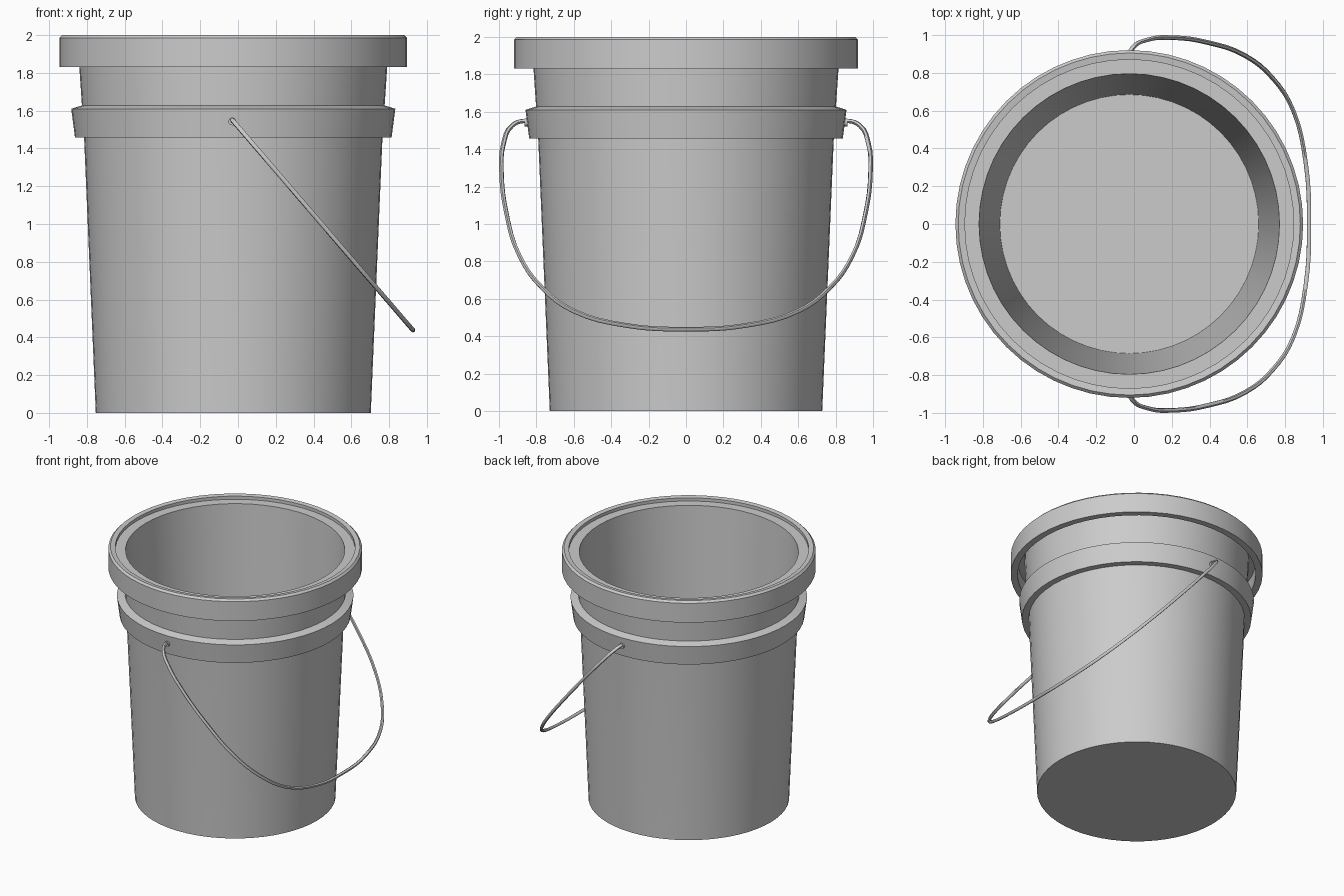
import bpy, bmesh, math

if "Cube" in bpy.data.objects:
    bpy.data.objects.remove(bpy.data.objects["Cube"])

CX = -0.025   # bucket axis sits slightly left because the handle hangs to the right
SEG = 56


def smooth(ob, angle=30):
    bpy.ops.object.select_all(action='DESELECT')
    bpy.context.view_layer.objects.active = ob
    ob.select_set(True)
    bpy.ops.object.shade_smooth_by_angle(angle=math.radians(angle))


def lathe(name, profile, closed=False):
    """Revolve (radius, z) points about the bucket axis; open ends on the axis are capped."""
    bm = bmesh.new()
    rings = []
    for r, z in profile:
        rings.append([bm.verts.new((CX + r * math.cos(2 * math.pi * i / SEG),
                                    r * math.sin(2 * math.pi * i / SEG), z))
                      for i in range(SEG)])
    pairs = list(zip(rings, rings[1:]))
    if closed:
        pairs.append((rings[-1], rings[0]))
    for a, b in pairs:
        for i in range(SEG):
            j = (i + 1) % SEG
            bm.faces.new((a[i], a[j], b[j], b[i]))
    if not closed:
        bm.faces.new(rings[0])
        bm.faces.new(rings[-1])
    bmesh.ops.recalc_face_normals(bm, faces=bm.faces)
    me = bpy.data.meshes.new(name)
    bm.to_mesh(me)
    bm.free()
    ob = bpy.data.objects.new(name, me)
    bpy.context.collection.objects.link(ob)
    smooth(ob)
    return ob


# Tapered shell with hollow inside, overhanging rim skirt and thick floor
lathe("bucket_body", [
    (0.728, 0.0), (0.79, 1.46), (0.815, 1.83), (0.82, 1.945),
    (0.87, 1.945), (0.87, 1.83), (0.92, 1.83), (0.92, 1.985),
    (0.905, 2.0), (0.87, 1.995), (0.87, 1.97), (0.795, 1.97),
    (0.685, 0.05)])

# Reinforcing collar that carries the handle
lathe("collar", [(0.785, 1.457), (0.838, 1.457), (0.858, 1.61), (0.80, 1.628)], closed=True)

# Wire handle: half outline in (y, z), mirrored, lying in a tilted plane
half = [(0.83, 1.535), (0.865, 1.55), (0.93, 1.525), (0.975, 1.43), (0.986, 1.28),
        (0.96, 1.06), (0.89, 0.83), (0.77, 0.66), (0.60, 0.535), (0.32, 0.458)]
path = half + [(0.0, 0.438)] + [(-y, z) for y, z in reversed(half)]
cu = bpy.data.curves.new("handle_path", 'CURVE')
cu.dimensions = '3D'
cu.bevel_depth = 0.0125
cu.bevel_resolution = 1
cu.resolution_u = 4
cu.use_fill_caps = True
sp = cu.splines.new('BEZIER')
sp.bezier_points.add(len(path) - 1)
for p, (y, z) in zip(sp.bezier_points, path):
    p.co = (-0.03 + (1.55 - z) * 0.86, y, z)
    p.handle_left_type = p.handle_right_type = 'AUTO'
tmp = bpy.data.objects.new("handle_tmp", cu)
bpy.context.collection.objects.link(tmp)
bpy.context.view_layer.update()
me = bpy.data.meshes.new_from_object(tmp.evaluated_get(bpy.context.evaluated_depsgraph_get()))
bpy.data.objects.remove(tmp)
handle = bpy.data.objects.new("wire_handle", me)
bpy.context.collection.objects.link(handle)
smooth(handle, 60)

# Small pivot bosses where the wire enters the collar
for side, label in ((-1, "front"), (1, "back")):
    bpy.ops.mesh.primitive_cylinder_add(vertices=12, radius=0.021, depth=0.035,
                                        location=(-0.03, side * 0.845, 1.543),
                                        rotation=(math.pi / 2, 0, 0))
    boss = bpy.context.object
    boss.name = label + "_handle_pivot"
    smooth(boss)
